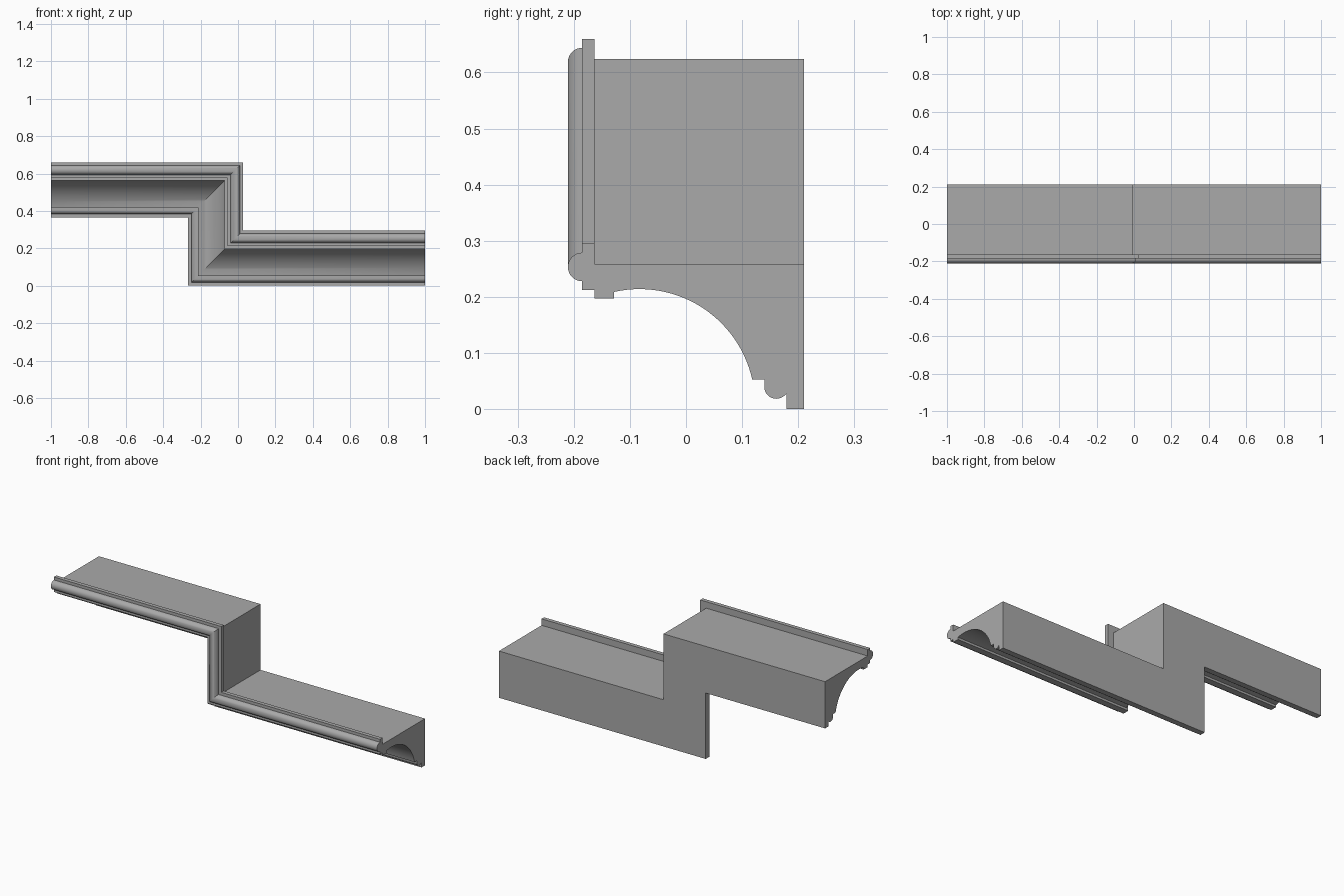
import bpy
import bmesh
from math import cos, sin, radians

cube = bpy.data.objects.get("Cube")
if cube:
    bpy.data.objects.remove(cube, do_unlink=True)


def arc(cy, cz, r, start, end, steps):
    """Points along a circular arc, angles in degrees."""
    angles = [radians(start + (end - start) * i / steps) for i in range(steps + 1)]
    return [(cy + r * cos(a), cz + r * sin(a)) for a in angles]


# Moulding cross-section as (depth, height), from the back foot round to the back top
profile = [(0.21, 0), (0.179, 0), (0.179, 0.027)]
profile += arc(0.161, 0.04, 0.0215, -42, -180, 12)      # small lower bead
profile += [(0.1395, 0.053)]
profile += arc(-0.083, 0.008, 0.206, 12.6, 102.6, 28)   # large cove
profile += [(-0.128, 0.197), (-0.163, 0.197), (-0.163, 0.212), (-0.185, 0.212)]
profile += arc(-0.185, 0.2535, 0.0255, 270, 90, 16)     # half-round nose
profile += [(-0.185, 0.295), (-0.163, 0.295), (-0.163, 0.259), (0.21, 0.259)]

# Stepped path: each station is a mitred copy of the cross-section
STEP, RISER = 0.365, -0.268
stations = [
    lambda h: (-1, STEP + h),
    lambda h: (RISER + h, STEP + h),
    lambda h: (RISER + h, h),
    lambda h: (1, h),
]

bm = bmesh.new()
rings = []
for station in stations:
    ring = []
    for y, h in profile:
        x, z = station(h)
        ring.append(bm.verts.new((x, y, z)))
    rings.append(ring)

count = len(profile)
for a, b in zip(rings, rings[1:]):
    for i in range(count):
        j = (i + 1) % count
        bm.faces.new((a[i], a[j], b[j], b[i]))
# End caps
bm.faces.new(rings[0])
bm.faces.new(rings[-1])
bmesh.ops.recalc_face_normals(bm, faces=bm.faces)

mesh = bpy.data.meshes.new("stepped_cornice")
bm.to_mesh(mesh)
bm.free()
cornice = bpy.data.objects.new("stepped_cornice", mesh)
bpy.context.collection.objects.link(cornice)

# Plain grey finish
grey = bpy.data.materials.new("plaster_grey")
grey.use_nodes = True
colour = (0.4, 0.4, 0.4, 1)
grey.diffuse_color = colour
grey.node_tree.nodes["Principled BSDF"].inputs["Base Color"].default_value = colour
mesh.materials.append(grey)

# Smooth curves, crisp arrises
bpy.ops.object.select_all(action="DESELECT")
cornice.select_set(True)
bpy.context.view_layer.objects.active = cornice
bpy.ops.object.shade_smooth_by_angle(angle=radians(30))
